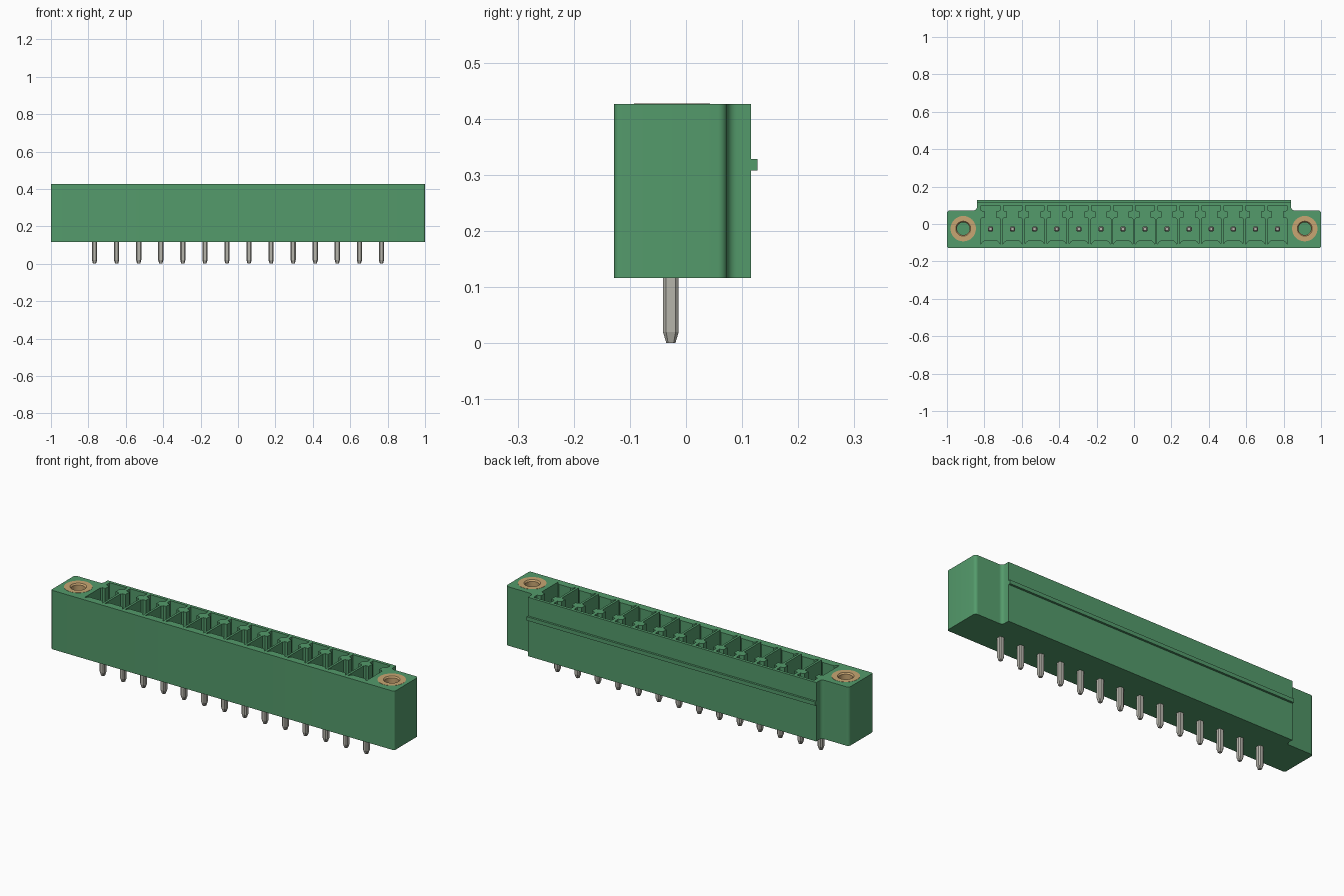
import bpy, bmesh, math
from mathutils import Vector

if "Cube" in bpy.data.objects:
    bpy.data.objects.remove(bpy.data.objects["Cube"], do_unlink=True)

BASE, TOP, FLOOR = 0.116, 0.426, 0.175
PINS, PITCH, PIN_Y = 14, 0.118, -0.027
INSERT_X, INSERT_Y, INSERT_R, INSERT_DEPTH = 0.913, -0.025, 0.068, 0.2


def material(name, rgb):
    m = bpy.data.materials.new(name)
    m.use_nodes = True
    m.diffuse_color = (*rgb, 1)
    m.node_tree.nodes["Principled BSDF"].inputs["Base Color"].default_value = (*rgb, 1)
    return m


green = material("green plastic", (0.088, 0.325, 0.147))
metal = material("tin metal", (0.47, 0.46, 0.41))
brass = material("brass", (0.58, 0.38, 0.17))


def make(name, mat, build):
    bm = bmesh.new()
    build(bm)
    bmesh.ops.recalc_face_normals(bm, faces=bm.faces)
    mesh = bpy.data.meshes.new(name)
    bm.to_mesh(mesh)
    bm.free()
    mesh.materials.append(mat)
    ob = bpy.data.objects.new(name, mesh)
    bpy.context.collection.objects.link(ob)
    return ob


def loft(bm, rings):
    """Skin a stack of closed rings and cap both ends."""
    rows = [[bm.verts.new(p) for p in ring] for ring in rings]
    n = len(rows[0])
    for a, b in zip(rows, rows[1:]):
        for i in range(n):
            j = (i + 1) % n
            bm.faces.new((a[i], a[j], b[j], b[i]))
    bm.faces.new(rows[0])
    bm.faces.new(rows[-1])


def prism(bm, outline, z0, z1):
    loft(bm, [[(x, y, z) for x, y in outline] for z in (z0, z1)])


def mirrored(half):
    return half + [(-x, y) for x, y in reversed(half)]


def circle(r, cx, cy, n=32):
    return [(cx + r * math.cos(math.tau * i / n), cy + r * math.sin(math.tau * i / n))
            for i in range(n)]


def rounded(corner, before, after, r, steps=6):
    """Arc that replaces a square corner."""
    c = Vector(corner)
    a = (Vector(before) - c).normalized() * r
    b = (Vector(after) - c).normalized() * r
    arc = []
    for i in range(steps + 1):
        t = math.pi / 2 * i / steps
        arc.append(tuple(c + a * (1 - math.sin(t)) + b * (1 - math.cos(t))))
    return arc


def smooth(ob):
    bpy.ops.object.select_all(action="DESELECT")
    ob.select_set(True)
    bpy.context.view_layer.objects.active = ob
    bpy.ops.object.shade_smooth_by_angle(angle=math.radians(35))


# Housing outline: long block with a lower flange at each end
front, flange, step = (1, -0.128), (1, 0.073), (0.84, 0.073)
half = (rounded(front, (0, -0.128), flange, 0.01)
        + rounded(flange, front, step, 0.016)
        + rounded(step, flange, (0.84, 0.116), 0.018)
        + [(0.84, 0.116)])
housing = make("housing", green, lambda bm: prism(bm, mirrored(half), BASE, TOP))

# Keyed contact chamber: wide bay, narrow neck, wide back slot
chamber = mirrored([(0.034, -0.088), (0.045, -0.096), (0.053, -0.108), (0.053, 0.026),
                    (0.045, 0.034), (0.03, 0.034), (0.03, 0.066), (0.05, 0.072),
                    (0.05, 0.1)])
pin_xs = [(i - (PINS - 1) / 2) * PITCH for i in range(PINS)]


def cut_shapes(bm):
    for x in pin_xs:
        prism(bm, [(x + px, py) for px, py in chamber], FLOOR, TOP + 0.1)
    for side in (-1, 1):
        prism(bm, circle(INSERT_R, side * INSERT_X, INSERT_Y), TOP - INSERT_DEPTH, TOP + 0.1)


cutter = make("chamber_cutter", green, cut_shapes)
cutter.hide_render = True
cut = housing.modifiers.new("chambers", "BOOLEAN")
cut.operation, cut.solver, cut.object = "DIFFERENCE", "EXACT", cutter
bpy.context.view_layer.objects.active = housing
bpy.ops.object.modifier_apply(modifier=cut.name)
bpy.data.objects.remove(cutter, do_unlink=True)
smooth(housing)

# Latching rib along the back
rib = [(-0.84, 0.11), (0.84, 0.11), (0.84, 0.127), (-0.84, 0.127)]
make("back_rib", green, lambda bm: prism(bm, rib, 0.308, 0.328))


# Threaded inserts: open tubes sunk in the flanges
def tube(bm, cx):
    wall = [(INSERT_R, TOP - INSERT_DEPTH), (INSERT_R, TOP + 0.001),
            (0.04, TOP + 0.001), (0.034, TOP - 0.006), (0.034, TOP - INSERT_DEPTH)]
    rows = [[bm.verts.new((x, y, z)) for x, y in circle(r, cx, INSERT_Y)] for r, z in wall]
    for a, b in zip(rows, rows[1:] + rows[:1]):
        for i in range(len(a)):
            bm.faces.new((a[i - 1], a[i], b[i], b[i - 1]))


for label, side in (("left", 1), ("right", -1)):
    smooth(make(label + "_insert", brass, lambda bm: tube(bm, side * INSERT_X)))


# Contact pins: chamfered square bars with tapered ends
def pin(bm):
    rings = []
    for z, h in ((0, 0.008), (0.02, 0.014), (0.35, 0.014), (0.37, 0.008)):
        c = h * 0.6
        rings.append([(x, y, z) for x, y in ((h, -c), (h, c), (c, h), (-c, h),
                                             (-h, c), (-h, -c), (-c, -h), (c, -h))])
    loft(bm, rings)


first = make("contact_pin_1", metal, pin)
first.location = (pin_xs[0], PIN_Y, 0)
for i, x in enumerate(pin_xs[1:], 2):
    copy = bpy.data.objects.new(f"contact_pin_{i}", first.data)
    copy.location = (x, PIN_Y, 0)
    bpy.context.collection.objects.link(copy)
